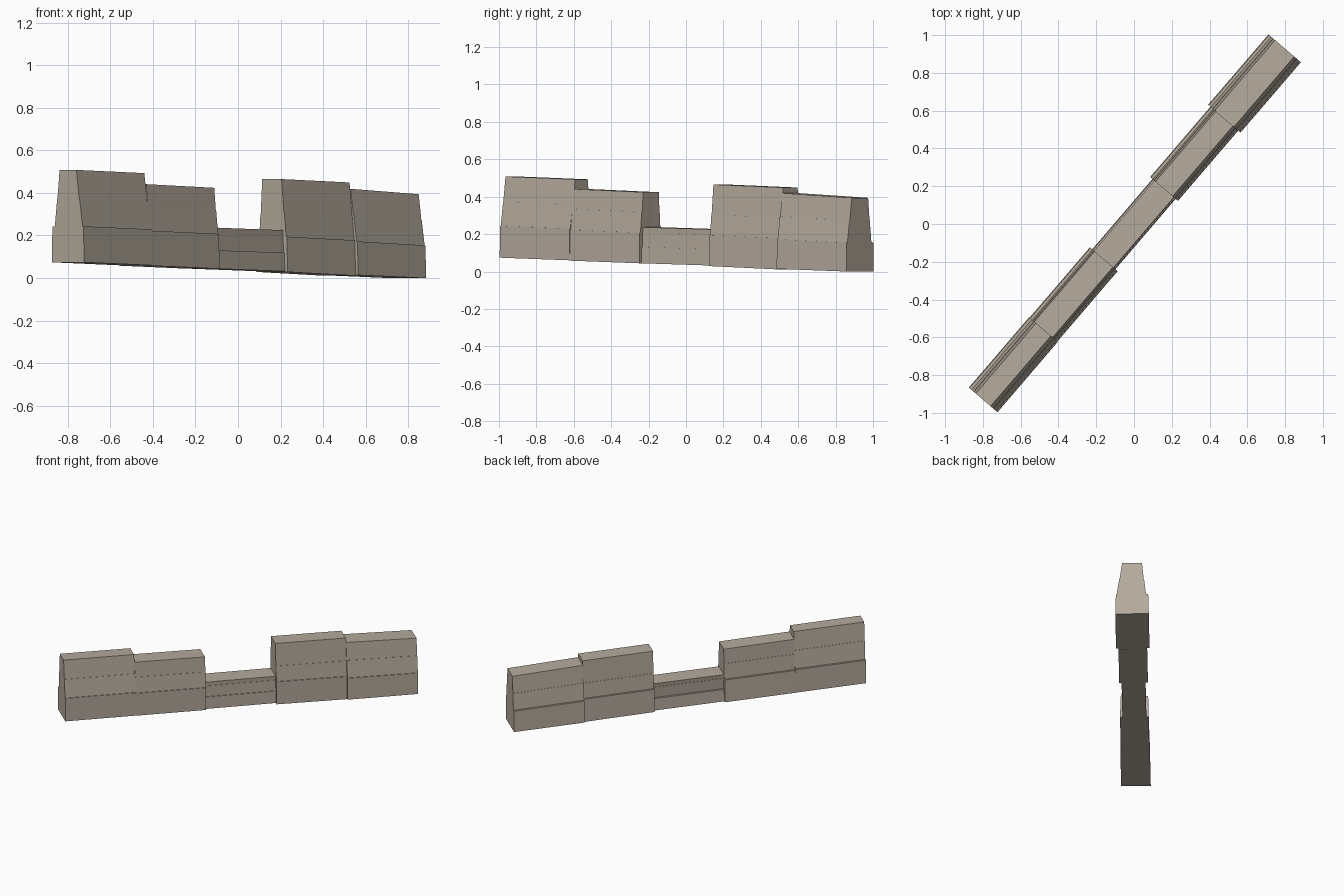
import bpy, bmesh
from mathutils import Vector

if "Cube" in bpy.data.objects:
    bpy.data.objects.remove(bpy.data.objects["Cube"], do_unlink=True)

# One weathered stone colour
stone = bpy.data.materials.new("warm_grey_stone")
colour = (0.46, 0.405, 0.335, 1)
stone.diffuse_color = colour
stone.use_nodes = True
bsdf = stone.node_tree.nodes["Principled BSDF"]
bsdf.inputs["Base Color"].default_value = colour
bsdf.inputs["Roughness"].default_value = 0.9

along = Vector((0.651, 0.759, 0))
across = Vector((0.759, -0.651, 0))
START, STEP = -1.227, 0.4905


def section_outline(base, top, low, high):
    """Half widths and heights (0 to 1) of a tapered wall with stepped courses."""
    def side(sign, ledge):
        width = lambda h: base - ledge - 0.004 + (top - base + ledge + 0.004) * (h - low) / (1 - low)
        return [(sign * base, 0), (sign * (base - 0.004), low), (sign * width(low), low),
                (sign * width(high), high), (sign * (width(high) - 0.002), high),
                (sign * top, 1)]
    return side(1, 0.005) + side(-1, 0.015)[::-1]


def wall_section(name, index, base, top, bottoms, tops, low=0.39, high=0.69):
    bm = bmesh.new()
    rings = []
    for end in (0, 1):
        centre = along * (START + STEP * (index + end))
        z0, z1 = bottoms[end], tops[end]
        rings.append([bm.verts.new(centre + across * n + Vector((0, 0, z0 + (z1 - z0) * h)))
                      for n, h in section_outline(base, top, low, high)])
    count = len(rings[0])
    for i in range(count):
        j = (i + 1) % count
        bm.faces.new((rings[0][i], rings[0][j], rings[1][j], rings[1][i]))
    # End caps are built course by course
    for ring in rings:
        for i in range(count // 2 - 1):
            a, b = ring[i], ring[i + 1]
            c, d = ring[count - 2 - i], ring[count - 1 - i]
            if i in (0, 2, 4):
                bm.faces.new((a, b, c, d))
            else:
                bm.faces.new((a, b, c, d)).normal_update()
    bmesh.ops.recalc_face_normals(bm, faces=bm.faces)
    mesh = bpy.data.meshes.new(name)
    bm.to_mesh(mesh)
    bm.free()
    mesh.materials.append(stone)
    obj = bpy.data.objects.new(name, mesh)
    bpy.context.collection.objects.link(obj)


# Five wall lengths following the falling ground, with a low gap in the middle
wall_section("tall_end_wall", 0, 0.100, 0.052, (0.074, 0.060), (0.508, 0.493))
wall_section("second_wall", 1, 0.097, 0.064, (0.058, 0.044), (0.441, 0.424), 0.43, 0.72)
wall_section("low_broken_wall", 2, 0.081, 0.068, (0.044, 0.032), (0.237, 0.225), 0.45, 0.85)
wall_section("fourth_wall", 3, 0.097, 0.060, (0.029, 0.011), (0.465, 0.449), 0.38, 0.63)
wall_section("lower_end_wall", 4, 0.113, 0.067, (0.014, 0.0), (0.419, 0.394))
